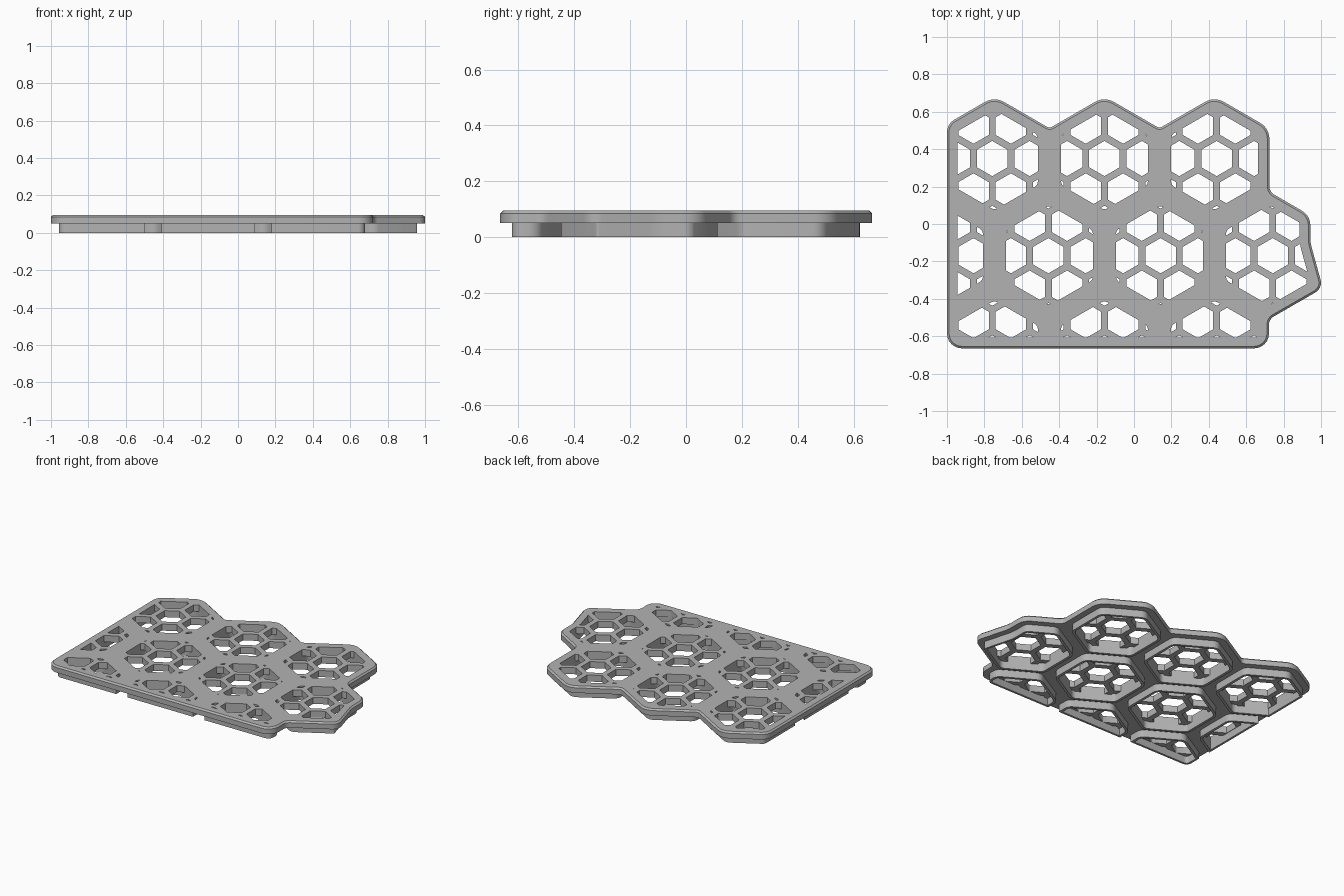
import bpy, bmesh
from math import cos, sin, pi, tan, acos, sqrt
from mathutils import Vector

cube = bpy.data.objects.get("Cube")
if cube:
    bpy.data.objects.remove(cube)

PLATE_Z, CHAMFER_Z, TOP_Z = 0.05, 0.085, 0.095
CELL = 0.588                      # spacing of the large hexagons
GRID = 0.2                        # spacing of the small holes
ROW = sqrt(3) / 2
CX, CY = -0.158, 0.342            # centre of the middle cell in the back row

grey = bpy.data.materials.new("grey_plastic")
grey.use_nodes = True
colour = (0.45, 0.45, 0.45, 1)
grey.diffuse_color = colour
grey.node_tree.nodes["Principled BSDF"].inputs["Base Color"].default_value = colour


def cross(a, b):
    return a.x * b.y - a.y * b.x


def rounded(corners, inset=0.0, steps=6):
    """Inset a counter-clockwise polygon of (x, y, radius) and round its corners."""
    out, n = [], len(corners)
    pts = [Vector(c[:2]) for c in corners]
    for i, p in enumerate(pts):
        a = (p - pts[i - 1]).normalized()
        b = (pts[(i + 1) % n] - p).normalized()
        na, nb = Vector((-a.y, a.x)), Vector((-b.y, b.x))
        q = p + (na + nb) * inset / (1 + na.dot(nb))
        side = 1 if cross(a, b) > 0 else -1
        r = max(corners[i][2] - side * inset, 0.012)
        turn = acos(max(-1, min(1, a.dot(b))))
        start = q - a * r * tan(turn / 2)
        for k in range(steps + 1):
            t = turn * k / steps
            out.append(start + a * r * sin(t) + na * side * r * (1 - cos(t)))
    return out


def hexagon(x, y, apothem, radius):
    big = apothem / ROW
    corners = [(x + big * cos(pi / 6 + k * pi / 3),
                y + big * sin(pi / 6 + k * pi / 3), radius) for k in range(6)]
    if radius:
        return rounded(corners)
    return [Vector(c[:2]) for c in corners]


def clip(poly, window):
    """Keep the part of a polygon inside a convex window."""
    for i, w in enumerate(window):
        d = w - window[i - 1]
        if d.length < 1e-6:
            continue
        result = []
        for j, p in enumerate(poly):
            o = poly[j - 1]
            so, sp = cross(d, o - window[i - 1]), cross(d, p - window[i - 1])
            if (so >= 0) != (sp >= 0):
                result.append(o.lerp(p, so / (so - sp)))
            if sp >= 0:
                result.append(p)
        poly = result
    return [p for j, p in enumerate(poly) if (p - poly[j - 1]).length > 1e-4]


def area(poly):
    return sum(cross(poly[j - 1], p) for j, p in enumerate(poly)) / 2


def pierced_solid(name, layers, holes):
    """Loft the (outline, z) layers and cut straight holes through them."""
    bm = bmesh.new()
    low, high = layers[0][1], layers[-1][1]
    caps = ([], [])
    for stack in [layers] + [[(h, low), (h, high)] for h in holes]:
        rings = [[bm.verts.new((p.x, p.y, z)) for p in loop] for loop, z in stack]
        for lower, upper in zip(rings, rings[1:]):
            for j in range(len(lower)):
                bm.faces.new((lower[j - 1], lower[j], upper[j], upper[j - 1]))
        for cap, ring in zip(caps, (rings[0], rings[-1])):
            cap += [bm.edges.get((ring[j - 1], ring[j])) for j in range(len(ring))]
    for cap in caps:
        bmesh.ops.triangle_fill(bm, edges=cap, use_beauty=True, normal=(0, 0, 1))
    bmesh.ops.recalc_face_normals(bm, faces=bm.faces)
    mesh = bpy.data.meshes.new(name)
    bm.to_mesh(mesh)
    bm.free()
    mesh.materials.append(grey)
    ob = bpy.data.objects.new(name, mesh)
    bpy.context.collection.objects.link(ob)
    bpy.ops.object.select_all(action='DESELECT')
    ob.select_set(True)
    bpy.context.view_layer.objects.active = ob
    bpy.ops.object.shade_smooth_by_angle(angle=pi / 6)


# Outer edge of the tray: x, y, corner radius
edge = [(-1, -0.665, 0.08), (0.722, -0.665, 0.08), (0.722, -0.509, 0.05),
        (1.01, -0.343, 0.06), (0.943, -0.1, 0.2), (0.943, 0.045, 0.09),
        (0.724, 0.172, 0.05), (0.724, 0.512, 0.1)]
for x in (CX + CELL, CX, CX - CELL):
    edge.append((x, 0.682, 0.1))
    if x > CX - CELL:
        edge.append((x - CELL / 2, 0.512, 0.03))
edge.append((-1, 0.535, 0.08))

# Large cells: three whole or cut rows
cells = [(CX + CELL * k, CY) for k in (-1, 0, 1)]
cells += [(CX + CELL * (k + 0.5), CY - CELL * ROW) for k in (-2, -1, 0, 1)]
cells += [(CX + CELL * k, CY - 2 * CELL * ROW) for k in (-1, 0, 1)]

# Small hexagonal windows, one continuous grid across the tray
grid = [(CX + GRID * (i + 0.5 * (j % 2)), 0.35 - GRID * ROW * j)
        for j in range(-3, 8) for i in range(-6, 8)]

wall_outside = rounded(edge, 0.042)
wall_inside = rounded(edge, 0.057)
windows = []
for number, (x, y) in enumerate(cells, 1):
    outer = clip(wall_outside, hexagon(x, y, 0.25, 0.056))
    inner = clip(wall_inside, hexagon(x, y, 0.232, 0.038))
    # Thin hexagonal wall under the plate
    pierced_solid(f"cell_wall_{number}", [(outer, 0), (outer, PLATE_Z)], [inner])
    for gx, gy in grid:
        if abs(gx - x) < 0.45 and abs(gy - y) < 0.45:
            window = clip(inner, hexagon(gx, gy, 0.0815, 0))
            if len(window) > 2 and area(window) > 2e-5:
                windows.append(window)

# Plate with chamfered top edge
rim = rounded(edge)
pierced_solid("honeycomb_plate",
              [(rim, PLATE_Z), (rim, CHAMFER_Z), (rounded(edge, 0.011), TOP_Z)], windows)
